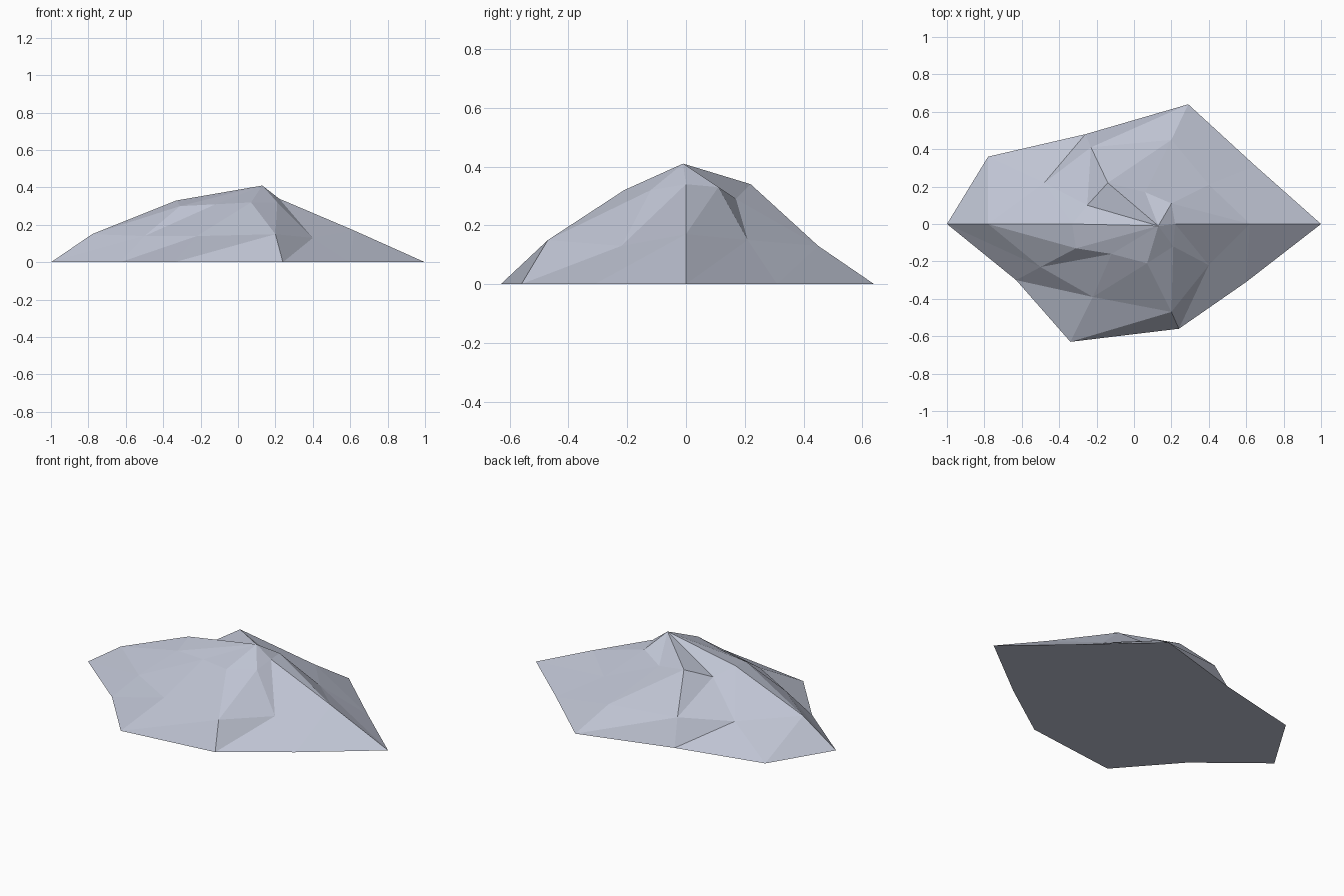
import bpy, bmesh

# Ten spokes running from the ground up to the peak, counter-clockwise from +x.
# Each spoke: ground point, middle point, upper point.
SPOKES = [
    [(1.00, 0.00, 0), (0.62, 0.00, 0.17), (0.22, 0.00, 0.34)],
    [(0.65, 0.31, 0), (0.40, 0.21, 0.15), (0.20, 0.11, 0.33)],
    [(0.29, 0.64, 0), (0.20, 0.45, 0.13), (0.06, 0.17, 0.29)],
    [(-0.26, 0.48, 0), (-0.23, 0.41, 0.15), (-0.14, 0.22, 0.34)],
    [(-0.78, 0.36, 0), (-0.48, 0.22, 0.12), (-0.25, 0.10, 0.28)],
    [(-1.00, 0.00, 0), (-0.78, 0.00, 0.15), (-0.33, 0.00, 0.33)],
    [(-0.63, -0.30, 0), (-0.50, -0.23, 0.14), (-0.31, -0.13, 0.30)],
    [(-0.34, -0.63, 0), (-0.22, -0.39, 0.14), (-0.12, -0.16, 0.31)],
    [(0.24, -0.56, 0), (0.20, -0.47, 0.15), (0.07, -0.21, 0.32)],
    [(0.60, -0.31, 0), (0.40, -0.22, 0.13), (0.21, -0.12, 0.32)],
]
PEAK = (0.13, -0.01, 0.41)

stone = bpy.data.materials.new("pale_grey_stone")
stone.diffuse_color = (0.52, 0.55, 0.65, 1)

bm = bmesh.new()
grid = [[bm.verts.new(p) for p in spoke] for spoke in SPOKES]
peak = bm.verts.new(PEAK)

# Faceted slopes: two triangles per cell, then a fan up to the peak
for i, a in enumerate(grid):
    b = grid[(i + 1) % len(grid)]
    for r in range(2):
        bm.faces.new((a[r], b[r], b[r + 1]))
        bm.faces.new((a[r], b[r + 1], a[r + 1]))
    bm.faces.new((a[2], b[2], peak))

# Flat underside
bm.faces.new([s[0] for s in reversed(grid)])
bmesh.ops.recalc_face_normals(bm, faces=bm.faces)

mesh = bpy.data.meshes.new("rock_mound")
bm.to_mesh(mesh)
bm.free()
mesh.materials.append(stone)
rock = bpy.data.objects.new("rock_mound", mesh)
bpy.context.collection.objects.link(rock)
